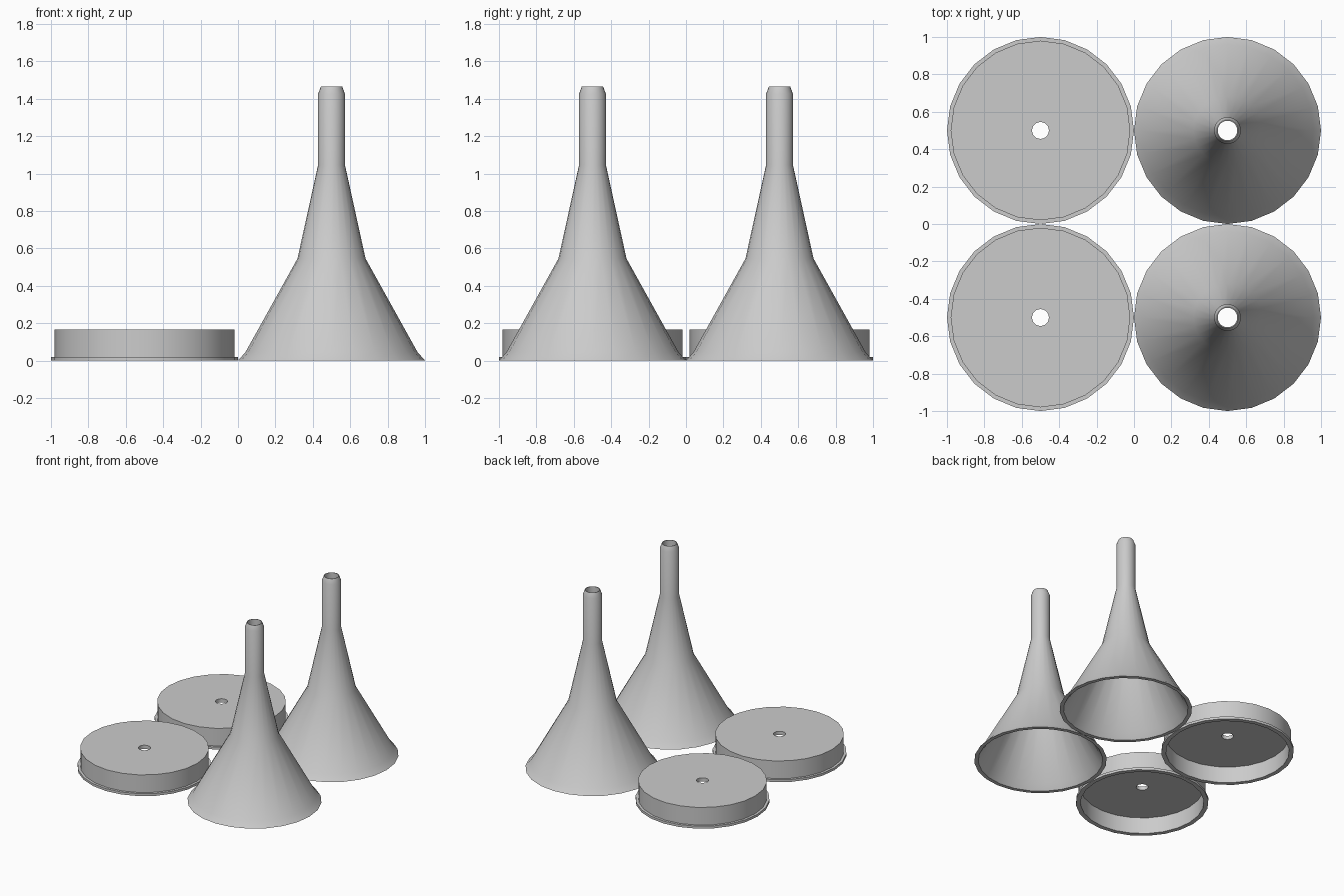
import bpy
import bmesh
import math

SIDES = 24

cube = bpy.data.objects.get("Cube")
if cube:
    bpy.data.objects.remove(cube, do_unlink=True)

grey = bpy.data.materials.new("plain grey")
grey.use_nodes = True
grey.diffuse_color = (0.6, 0.6, 0.6, 1)
grey.node_tree.nodes["Principled BSDF"].inputs["Base Color"].default_value = grey.diffuse_color


def lathe(name, profile):
    """Spin a closed (radius, height) outline around the z axis."""
    bm = bmesh.new()
    verts = [bm.verts.new((r, 0, z)) for r, z in profile]
    edges = [bm.edges.new((a, b)) for a, b in zip(verts, verts[1:] + verts[:1])]
    bmesh.ops.spin(bm, geom=verts + edges, cent=(0, 0, 0), axis=(0, 0, 1),
                   angle=math.tau, steps=SIDES)
    bmesh.ops.remove_doubles(bm, verts=bm.verts[:], dist=0.0005)
    bmesh.ops.recalc_face_normals(bm, faces=bm.faces[:])
    mesh = bpy.data.meshes.new(name)
    bm.to_mesh(mesh)
    bm.free()
    mesh.materials.append(grey)
    obj = bpy.data.objects.new(name, mesh)
    bpy.context.collection.objects.link(obj)
    bpy.ops.object.select_all(action="DESELECT")
    obj.select_set(True)
    bpy.context.view_layer.objects.active = obj
    bpy.ops.object.shade_smooth_by_angle(angle=math.radians(30))
    return obj


# Hollow funnel: outer wall going up, then bore going down
funnel_outline = [(0.5, 0), (0.46, 0.045), (0.182, 0.545), (0.072, 1.045),
                  (0.072, 1.425), (0.057, 1.465),
                  (0.052, 1.465), (0.052, 1.045), (0.16, 0.545),
                  (0.437, 0.045), (0.47, 0)]

# Hollow lid: flange, side wall, top with centre hole, then inside
lid_outline = [(0.5, 0), (0.5, 0.02), (0.48, 0.02), (0.48, 0.165),
               (0.045, 0.165), (0.045, 0.135), (0.465, 0.135), (0.465, 0)]

# One of each at the front and at the back
for place, y in (("front", -0.5), ("back", 0.5)):
    lathe(place + "_funnel", funnel_outline).location = (0.5, y, 0)
    lathe(place + "_lid", lid_outline).location = (-0.5, y, 0)
